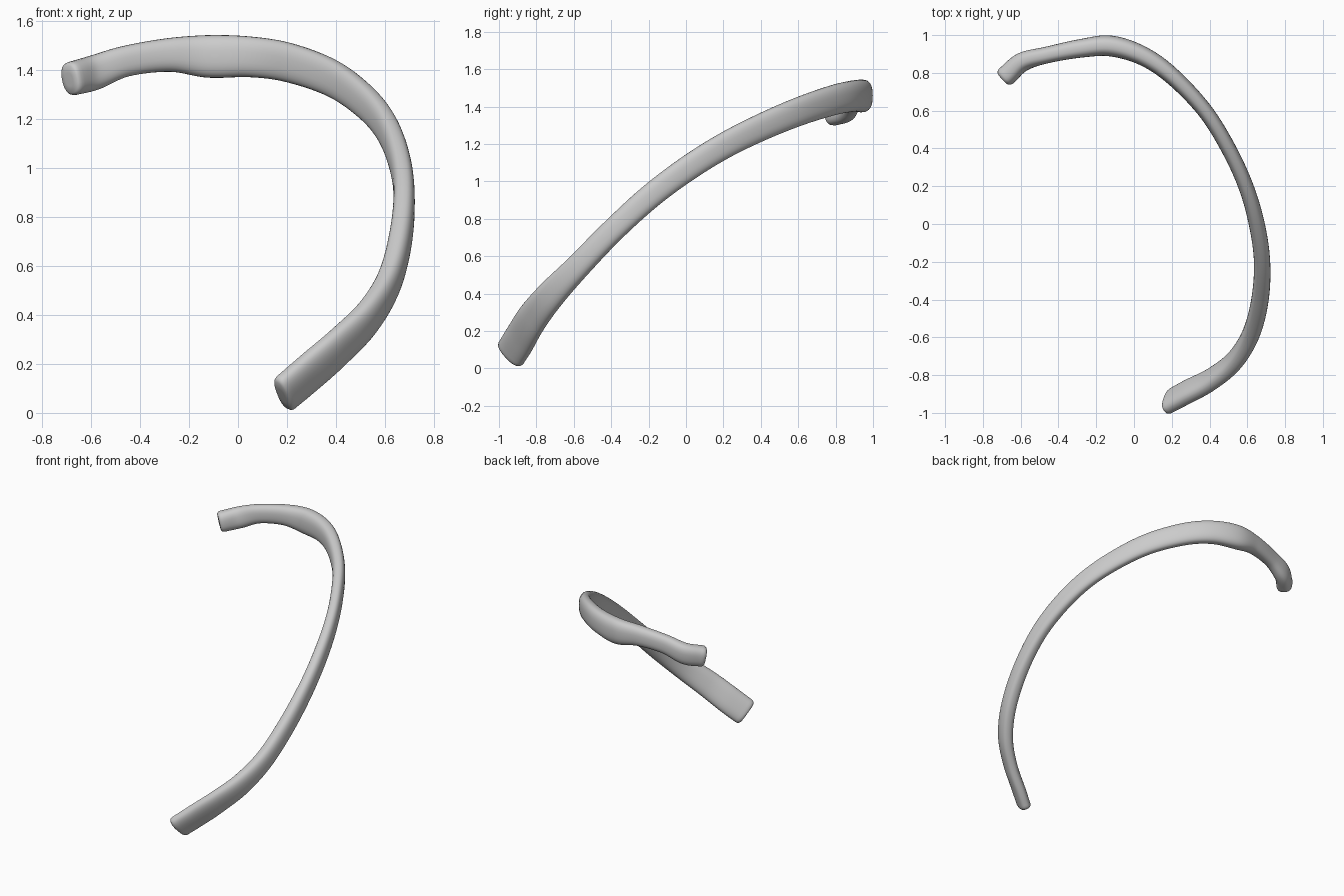
import bpy, bmesh, math
from mathutils import Vector

cube = bpy.data.objects.get("Cube")
if cube:
    bpy.data.objects.remove(cube, do_unlink=True)

SIDES = 32          # vertices around each cross-section
STEPS = 8           # rings between two stations

# Stations along the bone: x, y, z, half height, half thickness, lean of the section
stations = [
    (.195, -.935, .083, .09, .043, -.55),
    (.28, -.89, .155, .091, .044, -.55),
    (.41, -.822, .268, .087, .044, -.5),
    (.533, -.722, .393, .078, .046, -.4),
    (.62, -.58, .542, .067, .047, -.2),
    (.667, -.4, .728, .064, .046, 0),
    (.678, -.2, .912, .065, .043, 0),
    (.65, 0, 1.063, .067, .042, 0),
    (.592, .2, 1.188, .069, .04, 0),
    (.5, .4, 1.288, .072, .04, 0),
    (.375, .6, 1.372, .076, .041, 0),
    (.205, .78, 1.432, .08, .045, 0),
    (.05, .888, 1.455, .083, .05, 0),
    (-.12, .942, 1.457, .087, .055, 0),
    (-.28, .93, 1.463, .069, .049, 0),
    (-.46, .895, 1.437, .063, .044, 0),
    (-.59, .858, 1.39, .071, .05, .1),
    (-.675, .785, 1.367, .069, .054, .1),
]


def catmull(a, b, c, d, t):
    """Smooth interpolation between b and c."""
    return [.5 * (2 * q + (r - p) * t + (2 * p - 5 * q + 4 * r - s) * t * t
                  + (3 * q - p - 3 * r + s) * t ** 3)
            for p, q, r, s in zip(a, b, c, d)]


def resample(points):
    first = [2 * p - q for p, q in zip(points[0], points[1])]
    last = [2 * p - q for p, q in zip(points[-1], points[-2])]
    padded = [first, *points, last]
    out = []
    for i in range(len(points) - 1):
        out += [catmull(*padded[i:i + 4], k / STEPS) for k in range(STEPS)]
    return out + [list(points[-1])]


def section(bm, centre, tangent, half_height, half_thick, lean):
    """Rounded, slightly boxy ring square to the path."""
    up = Vector((0, lean, 1))
    up = (up - tangent * up.dot(tangent)).normalized()
    side = tangent.cross(up)
    ring = []
    for k in range(SIDES):
        a = 2 * math.pi * k / SIDES
        c, s = math.cos(a), math.sin(a)
        u = math.copysign(abs(c) ** .8, c) * half_thick
        v = math.copysign(abs(s) ** .8, s) * half_height
        ring.append(bm.verts.new(centre + side * u + up * v))
    return ring


bm = bmesh.new()
path = resample(stations)
centres = [Vector(p[:3]) for p in path]
last = len(path) - 1
tangents = [(centres[min(i + 1, last)] - centres[max(i - 1, 0)]).normalized()
            for i in range(last + 1)]


def end_rings(i, direction):
    """Short shrinking rings that round off an end."""
    h, w, lean = path[i][3:]
    return [section(bm, centres[i] + tangents[i] * direction * push, tangents[i],
                    h * size, w * size, lean)
            for push, size in ((.012, .95), (.02, .82), (.022, .4))]


rings = end_rings(0, -1)[::-1]
rings += [section(bm, c, t, *p[3:]) for c, t, p in zip(centres, tangents, path)]
rings += end_rings(last, 1)

# Skin the rings and close both ends
for a, b in zip(rings, rings[1:]):
    for k in range(SIDES):
        n = (k + 1) % SIDES
        bm.faces.new((a[k], a[n], b[n], b[k]))
bm.faces.new(rings[0])
bm.faces.new(rings[-1])
bmesh.ops.recalc_face_normals(bm, faces=bm.faces)

mesh = bpy.data.meshes.new("rib_bone")
bm.to_mesh(mesh)
bm.free()
rib = bpy.data.objects.new("rib_bone", mesh)
bpy.context.collection.objects.link(rib)

# Plain pale grey
grey = bpy.data.materials.new("pale_grey")
grey.use_nodes = True
colour = (.6, .6, .6, 1)
grey.diffuse_color = colour
grey.node_tree.nodes["Principled BSDF"].inputs["Base Color"].default_value = colour
mesh.materials.append(grey)

bpy.ops.object.select_all(action="DESELECT")
rib.select_set(True)
bpy.context.view_layer.objects.active = rib
bpy.ops.object.shade_smooth_by_angle(angle=math.radians(50))
